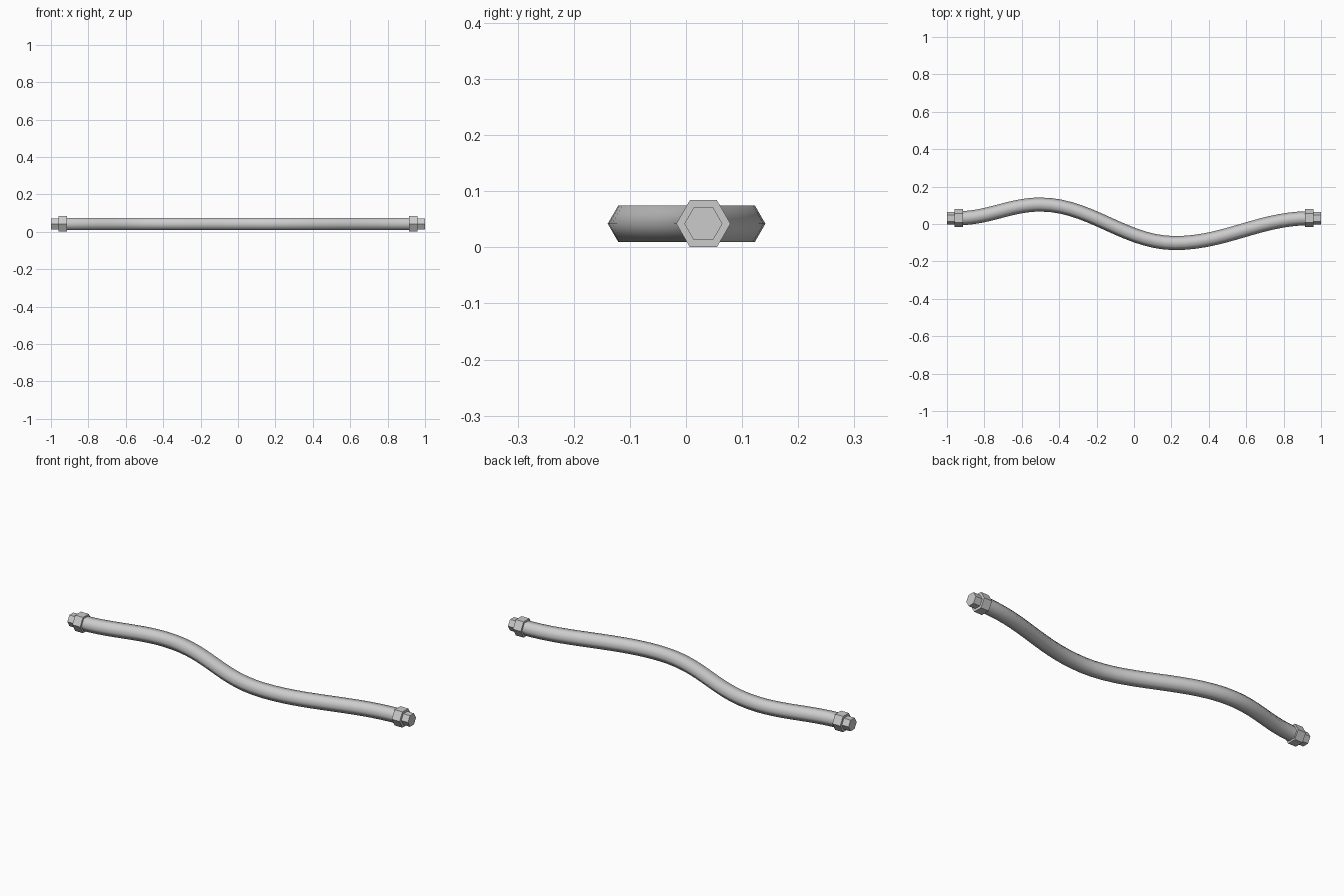
import bpy, bmesh, math
from mathutils import Vector
from mathutils.geometry import interpolate_bezier

if "Cube" in bpy.data.objects:
    bpy.data.objects.remove(bpy.data.objects["Cube"])

CY, CZ = 0.031, 0.042  # axis of the end fittings


def finish(name, bm, smooth):
    bmesh.ops.recalc_face_normals(bm, faces=bm.faces)
    for f in bm.faces:
        f.smooth = smooth and len(f.verts) == 4
    me = bpy.data.meshes.new(name)
    bm.to_mesh(me)
    bm.free()
    ob = bpy.data.objects.new(name, me)
    bpy.context.collection.objects.link(ob)
    return ob


def hex_sweep(name, path, normals, r, smooth=False):
    """Hexagonal tube with its corners pointing sideways and flats on top."""
    bm = bmesh.new()
    rings = []
    for p, n in zip(path, normals):
        rings.append([bm.verts.new(p + n * (r * math.cos(i * math.pi / 3))
                                   + Vector((0, 0, r * math.sin(i * math.pi / 3))))
                      for i in range(6)])
    for a, b in zip(rings, rings[1:]):
        for i in range(6):
            j = (i + 1) % 6
            bm.faces.new((a[i], a[j], b[j], b[i]))
    bm.faces.new(rings[0])
    bm.faces.new(rings[-1])
    return finish(name, bm, smooth)


# Flexible hose: wavy path with level tangents at each bend
knots = [(-0.94, CY), (-0.5, 0.104), (0.22, -0.102), (0.94, CY)]
path = []
for (x0, y0), (x1, y1) in zip(knots, knots[1:]):
    h = Vector(((x1 - x0) * 0.37, 0, 0))
    a, b = Vector((x0, y0, CZ)), Vector((x1, y1, CZ))
    seg = interpolate_bezier(a, a + h, b - h, b, 15)
    path += seg if not path else seg[1:]
normals = []
for i in range(len(path)):
    t = (path[min(i + 1, len(path) - 1)] - path[max(i - 1, 0)]).normalized()
    normals.append(Vector((-t.y, t.x, 0)))
hex_sweep("hose", path, normals, 0.0375, True)

# Hexagonal collar and connector tip at both ends
side = Vector((0, 1, 0))
for s, label in ((-1, "left"), (1, "right")):
    for part, x0, x1, r in (("collar", 0.915, 0.961, 0.0483),
                            ("connector", 0.95, 1.0, 0.034)):
        pts = [Vector((s * x, CY, CZ)) for x in (x0, x1)]
        hex_sweep(f"{label}_{part}", pts, [side, side], r)
